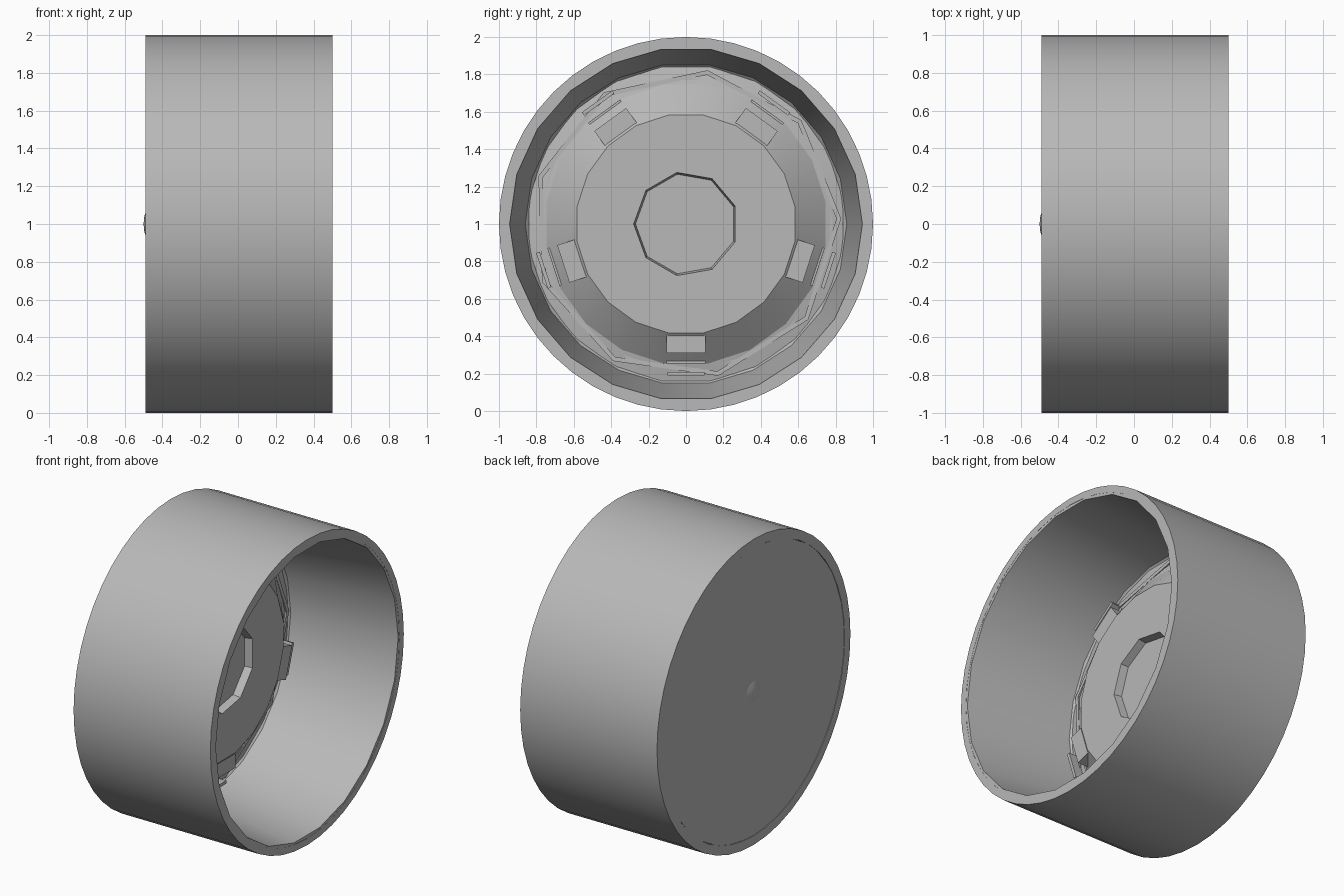
import bpy, bmesh, math
from mathutils import Matrix, Vector

cube = bpy.data.objects.get("Cube")
if cube:
    bpy.data.objects.remove(cube, do_unlink=True)

grey = bpy.data.materials.new("mid grey")
grey.use_nodes = True
colour = (0.48, 0.48, 0.48, 1)
grey.diffuse_color = colour
grey.node_tree.nodes["Principled BSDF"].inputs["Base Color"].default_value = colour

AXIS = Matrix.Translation((0, 0, 1))


def finish(name, bm, smooth=True):
    bmesh.ops.remove_doubles(bm, verts=bm.verts, dist=1e-5)
    bmesh.ops.recalc_face_normals(bm, faces=bm.faces)
    mesh = bpy.data.meshes.new(name)
    bm.to_mesh(mesh)
    bm.free()
    mesh.materials.append(grey)
    obj = bpy.data.objects.new(name, mesh)
    bpy.context.collection.objects.link(obj)
    if smooth:
        bpy.ops.object.select_all(action='DESELECT')
        obj.select_set(True)
        bpy.context.view_layer.objects.active = obj
        bpy.ops.object.shade_smooth_by_angle(angle=math.radians(25))
    return obj


def lathe(name, profile, sides, closed=False, phase=0.0, smooth=True):
    """Turn (x, radius) points around the wheel axis."""
    bm = bmesh.new()
    pts = profile + profile[:1] if closed else profile
    verts = [bm.verts.new((x, r, 0)) for x, r in pts]
    edges = [bm.edges.new(pair) for pair in zip(verts, verts[1:])]
    bmesh.ops.spin(bm, geom=verts + edges, cent=(0, 0, 0), axis=(1, 0, 0),
                   angle=math.tau, steps=sides, use_duplicate=False)
    bmesh.ops.transform(bm, verts=bm.verts,
                        matrix=AXIS @ Matrix.Rotation(phase, 4, 'X'))
    return finish(name, bm, smooth)


def radial_prism(name, profile, width, angle):
    """Extrude an (x, radius) outline sideways and turn it to an angle."""
    bm = bmesh.new()
    face = bm.faces.new([bm.verts.new((x, r, -width / 2)) for x, r in profile])
    new = bmesh.ops.extrude_face_region(bm, geom=[face])["geom"]
    bmesh.ops.translate(bm, vec=Vector((0, 0, width)),
                        verts=[v for v in new if isinstance(v, bmesh.types.BMVert)])
    bmesh.ops.transform(bm, verts=bm.verts,
                        matrix=AXIS @ Matrix.Rotation(angle, 4, 'X'))
    return finish(name, bm, False)


# Smooth outer drum with a recessed seat for the back plate
lathe("outer_drum", [(-.49, 1), (.5, 1), (.5, .955), (-.47, .955),
                     (-.47, .94), (-.49, .94)], 48, closed=True)

# Coarser tapering inner wall
lathe("inner_wall", [(.499, .97), (.499, .943), (-.22, .86), (-.25, .83),
                     (-.47, .83), (-.47, .97)], 22, closed=True)

# Closed back plate with its shallow centre pip
lathe("back_plate", [(-.487, 0), (-.487, .95), (-.46, .95), (-.46, 0)], 18,
      phase=math.pi / 2)
lathe("centre_pip", [(-.5, 0), (-.496, .04), (-.486, .073), (-.48, 0)], 12)

# Raised inner disc with sloping shoulder
disc = lathe("inner_disc", [(-.08, 0), (-.08, .59), (-.21, .755), (-.23, .85),
                            (-.3, .85), (-.3, 0)], 20, phase=math.pi / 20)

# Nine-sided centre recess with slightly drafted walls
cutter = lathe("recess_cutter", [(-.04, 0), (-.04, .288), (-.13, .27), (-.13, 0)],
               9, phase=math.pi, smooth=False)
cut = disc.modifiers.new("centre_recess", 'BOOLEAN')
cut.object = cutter
cut.operation = 'DIFFERENCE'
cut.solver = 'EXACT'
bpy.ops.object.select_all(action='DESELECT')
bpy.context.view_layer.objects.active = disc
disc.select_set(True)
bpy.ops.object.modifier_apply(modifier=cut.name)
bpy.data.objects.remove(cutter, do_unlink=True)

# Stepped retaining rings around the shoulder
lathe("retaining_ring", [(-.25, .805), (-.21, .805), (-.21, .83), (-.25, .83)],
      9, closed=True, phase=math.radians(82), smooth=False)
lathe("seat_ring", [(-.25, .76), (-.215, .76), (-.215, .785), (-.25, .785)],
      16, closed=True, smooth=False)

# Five evenly spaced stepped shoulder ribs and thin locking tabs
for i in range(5):
    a = -math.pi / 2 + i * math.tau / 5
    radial_prism(f"shoulder_rib_{i + 1}",
                 [(-.09, .57), (-.09, .69), (-.2, .69), (-.2, .745),
                  (-.25, .745), (-.25, .57)], .21, a)
    radial_prism(f"locking_tab_{i + 1}",
                 [(-.29, .79), (-.155, .79), (-.155, .81), (-.29, .81)], .2, a)
